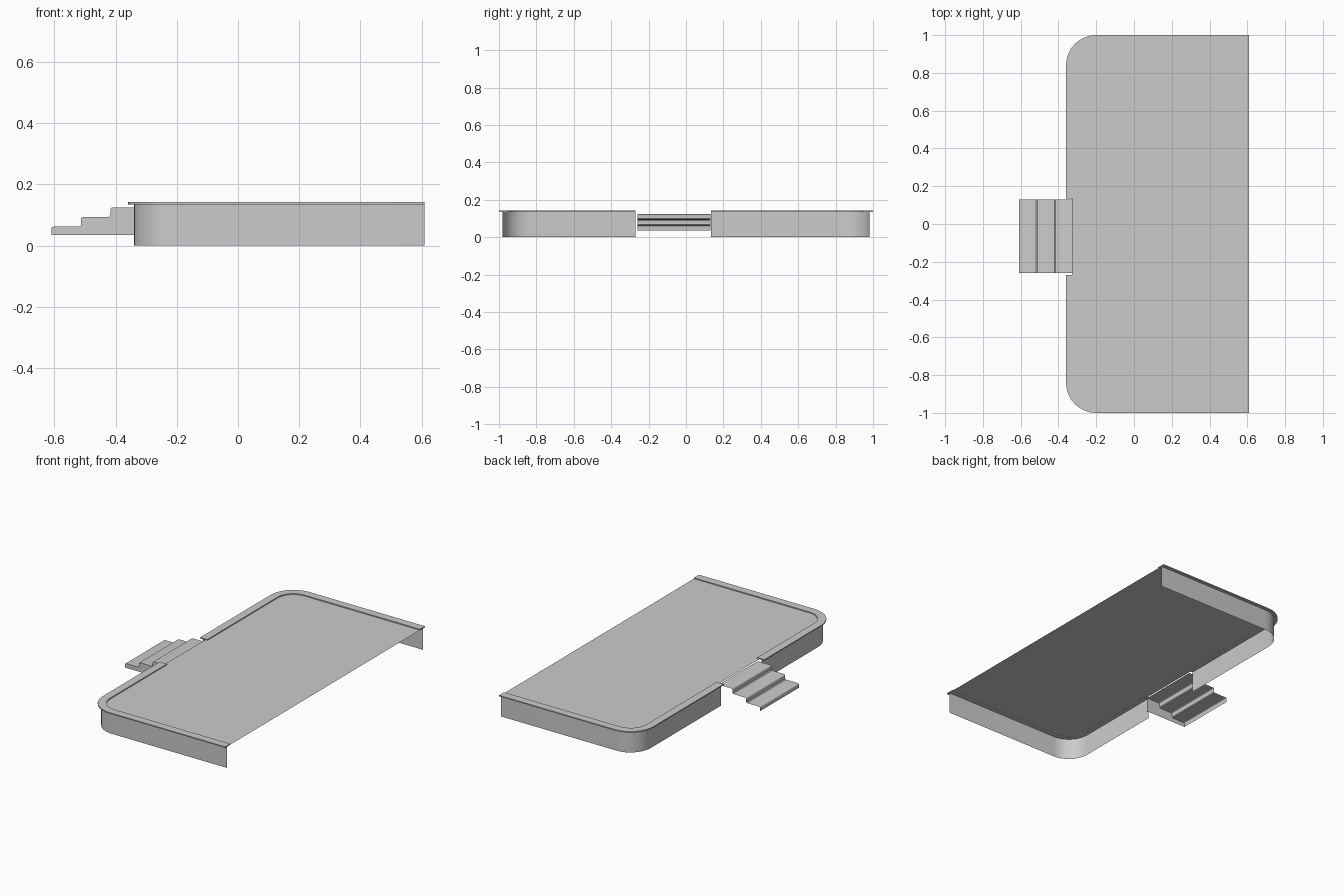
import bpy, bmesh
from math import sin, cos, pi

if "Cube" in bpy.data.objects:
    bpy.data.objects.remove(bpy.data.objects["Cube"])

GAP_LO, GAP_HI = -0.27, 0.135   # opening in the kerb and wall for the steps
X_END = 0.61


def make(name, bm, smooth=True):
    bmesh.ops.remove_doubles(bm, verts=bm.verts, dist=1e-5)
    bmesh.ops.recalc_face_normals(bm, faces=bm.faces)
    mesh = bpy.data.meshes.new(name)
    bm.to_mesh(mesh)
    bm.free()
    ob = bpy.data.objects.new(name, mesh)
    bpy.context.collection.objects.link(ob)
    if smooth:
        bpy.ops.object.select_all(action='DESELECT')
        ob.select_set(True)
        bpy.context.view_layer.objects.active = ob
        bpy.ops.object.shade_smooth_by_angle(angle=0.6)
    return ob


def half_path(inset, side, start):
    """Outline from the gap round one corner to the open end."""
    r = 0.16 - inset
    pts = [(-0.36 + inset, start)]
    for i in range(9):
        a = pi / 2 * i / 8
        pts.append((-0.20 - r * cos(a), side * (0.84 + r * sin(a))))
    pts.append((X_END, side * (1 - inset)))
    return pts


def strip(bm, a, b):
    """Quads between two equally long point rows."""
    va = [bm.verts.new(p) for p in a]
    vb = [bm.verts.new(p) for p in b]
    for i in range(len(va) - 1):
        bm.faces.new((va[i], va[i + 1], vb[i + 1], vb[i]))


def at(pts, z):
    return [(x, y, z) for x, y in pts]


# Skirt walls and raised kerbs on both sides of the opening
for label, side, start in (("north", 1, GAP_HI), ("south", -1, GAP_LO)):
    bm = bmesh.new()
    wall = half_path(0.02, side, start)
    strip(bm, at(wall, 0), at(wall, 0.135))
    make("skirt_wall_" + label, bm)

    bm = bmesh.new()
    outer, inner = half_path(0, side, start), half_path(0.05, side, start)
    rings = [at(outer, 0.135), at(outer, 0.142), at(inner, 0.142), at(inner, 0.135)]
    for i in range(4):
        strip(bm, rings[i], rings[(i + 1) % 4])
    for k in (0, -1):
        bm.faces.new([bm.verts.new(r[k]) for r in rings])
    make("kerb_" + label, bm)

# Flat deck
bm = bmesh.new()
north, south = half_path(0.035, 1, GAP_HI), half_path(0.035, -1, GAP_LO)
f = bm.faces.new([bm.verts.new(p) for p in at(north[::-1] + south, 0.1355)])
make("deck", bm, False)

# Step profile with rounded nosings
profile = [(-0.61, 0.035)]
R = 0.007
for x, z in ((-0.61, 0.062), (-0.513, 0.093), (-0.416, 0.125)):
    if x > -0.6:
        profile += [(x - 0.005, z - 0.031), (x, z - 0.026)]
    for i in range(4):
        a = pi / 2 * i / 3
        profile.append((x + R - R * cos(a), z - R + R * sin(a)))
profile.append((-0.32, 0.125))

# Steps: treads open underneath
Y0, Y1 = -0.26, 0.13
bm = bmesh.new()
strip(bm, [(x, Y0, z) for x, z in profile], [(x, Y1, z) for x, z in profile])
make("steps", bm)

# Steps side panel
bm = bmesh.new()
bm.faces.new([bm.verts.new((x, Y0, z)) for x, z in profile + [(-0.32, 0.035)]])
make("steps_side_panel", bm, False)
